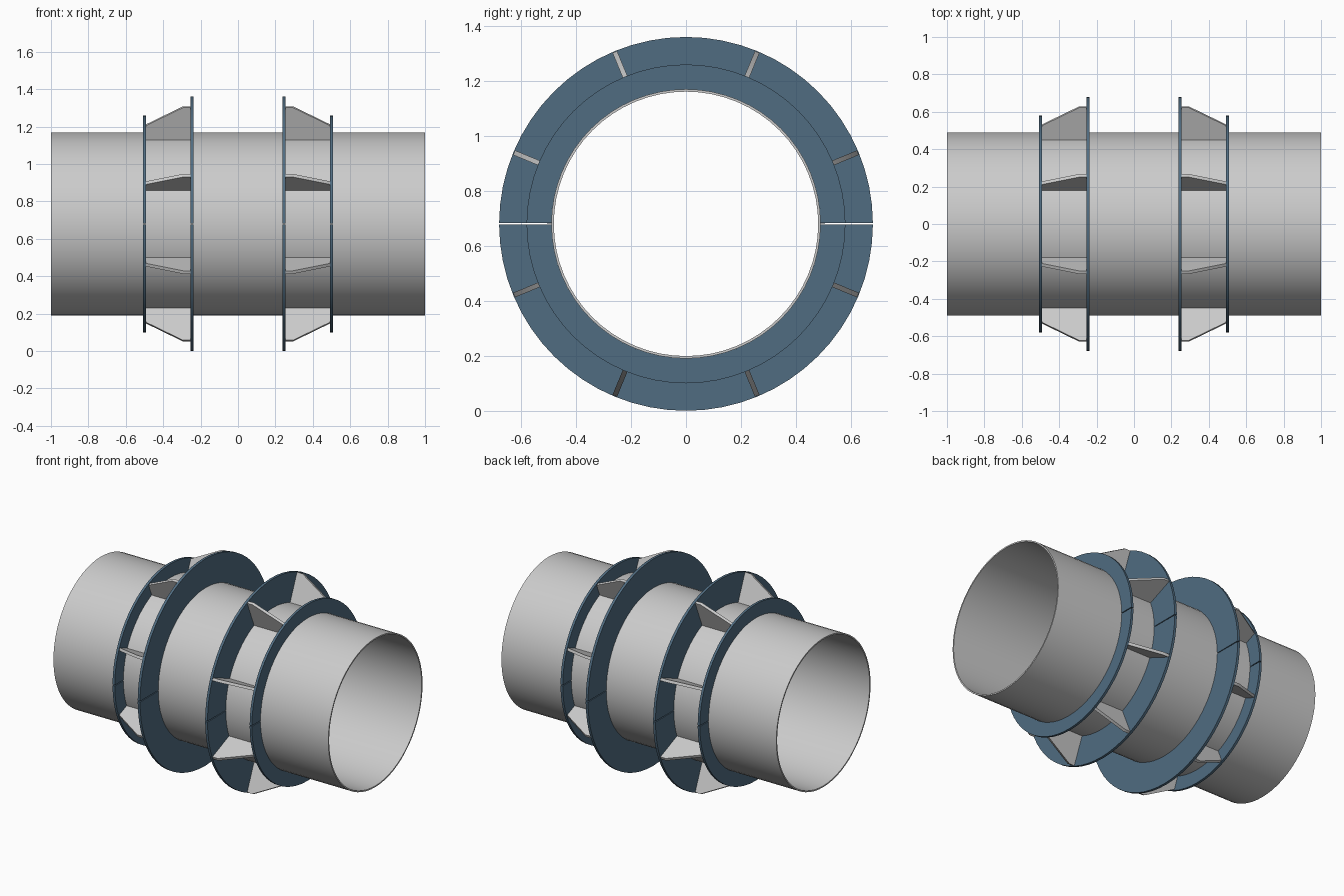
import bpy, bmesh, math
from mathutils import Matrix

if "Cube" in bpy.data.objects:
    bpy.data.objects.remove(bpy.data.objects["Cube"])

CZ = 0.68          # height of the pipe axis
PIPE_R = 0.49

blue = bpy.data.materials.new("flange_paint")
blue.diffuse_color = (0.08, 0.15, 0.22, 1)
blue.use_nodes = True
blue.node_tree.nodes["Principled BSDF"].inputs["Base Color"].default_value = blue.diffuse_color


def finish(name, bm, mat=None, mirror=False):
    bmesh.ops.recalc_face_normals(bm, faces=bm.faces)
    me = bpy.data.meshes.new(name)
    bm.to_mesh(me)
    bm.free()
    ob = bpy.data.objects.new(name, me)
    bpy.context.collection.objects.link(ob)
    ob.location.z = CZ
    if mat:
        me.materials.append(mat)
    if mirror:
        ob.modifiers.new("mirror", 'MIRROR').use_axis[0] = True
    bpy.ops.object.select_all(action='DESELECT')
    ob.select_set(True)
    bpy.context.view_layer.objects.active = ob
    bpy.ops.object.shade_smooth_by_angle(angle=math.radians(30))
    return ob


def ring(bm, x0, x1, r0, r1, start, end, steps):
    """Rectangle section swept about the x axis, closed or with capped ends."""
    full = end - start > 2 * math.pi - 1e-6
    secs = []
    for i in range(steps if full else steps + 1):
        a = start + (end - start) * i / steps
        secs.append([bm.verts.new((x, r * math.cos(a), r * math.sin(a)))
                     for x, r in ((x0, r0), (x1, r0), (x1, r1), (x0, r1))])
    for i in range(steps):
        p, q = secs[i], secs[(i + 1) % len(secs)]
        for k in range(4):
            bm.faces.new((p[k], p[(k + 1) % 4], q[(k + 1) % 4], q[k]))
    if not full:
        bm.faces.new(secs[0])
        bm.faces.new(secs[-1])


# Open pipe
bm = bmesh.new()
ring(bm, -1, 1, PIPE_R - 0.009, PIPE_R, 0, 2 * math.pi, 64)
finish("pipe", bm)

# Split flanges: two half rings with a narrow gap between them
for name, x0, x1, r in (("large_flange", 0.237, 0.254, 0.68),
                        ("small_flange", 0.491, 0.507, 0.58)):
    bm = bmesh.new()
    gap = 0.003 / r
    for s in (0, math.pi):
        ring(bm, x0, x1, PIPE_R, r, s + gap, s + math.pi - gap, 32)
    finish(name, bm, blue, mirror=True)

# Tapered gusset plates between the flanges
profile = [(0.254, 0.487), (0.491, 0.487), (0.491, 0.573), (0.293, 0.677), (0.254, 0.677)]
bm = bmesh.new()
for k in range(8):
    rot = Matrix.Rotation(math.radians(22.5 + 45 * k), 4, 'X')
    face = bm.faces.new([bm.verts.new((x, -0.009, r)) for x, r in profile])
    ext = bmesh.ops.extrude_face_region(bm, geom=[face], use_keep_orig=True)
    top = [g for g in ext["geom"] if isinstance(g, bmesh.types.BMVert)]
    bmesh.ops.translate(bm, verts=top, vec=(0, 0.018, 0))
    bmesh.ops.transform(bm, matrix=rot, verts=top + list(face.verts))
finish("gusset_plates", bm, mirror=True)
